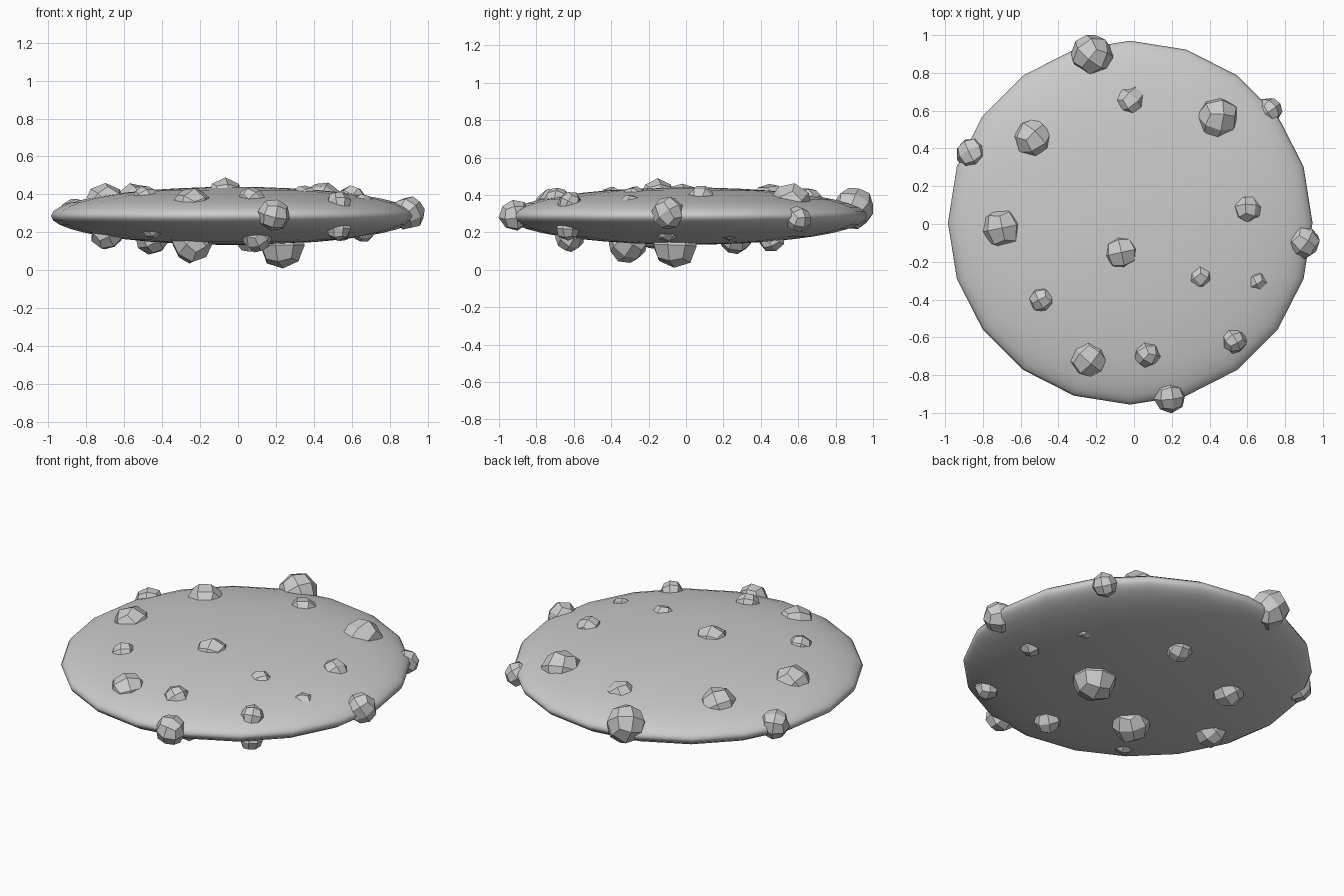
import bpy, random
from mathutils import Euler

random.seed(4)

# flattened main disc
bpy.ops.mesh.primitive_uv_sphere_add(segments=20, ring_count=20, radius=1,
                                     location=(-0.02, 0.007, 0.287))
disc = bpy.context.object
disc.name = "disc_body"
disc.scale = (0.965, 0.963, 0.153)
bpy.ops.object.shade_smooth()


def rock(name, x, y, z, r):
    """Chunky rounded cube with flat facets, half sunk in the disc."""
    bpy.ops.mesh.primitive_cube_add(size=2, location=(x, y, z))
    ob = bpy.context.object
    ob.name = name
    mod = ob.modifiers.new("round", 'SUBSURF')
    mod.levels = mod.render_levels = 1
    bpy.ops.object.modifier_apply(modifier=mod.name)
    for v in ob.data.vertices:
        v.co = v.co.normalized() * r * random.uniform(0.97, 1.05)
    ob.rotation_euler = Euler([random.uniform(0, 6.28) for _ in range(3)])


# rocks on the upper face: x, y, z, radius
upper = [(-0.02, 0.65, 0.355, 0.085), (0.44, 0.56, 0.35, 0.115),
         (-0.535, 0.45, 0.35, 0.11), (-0.7, -0.02, 0.35, 0.112),
         (-0.07, -0.15, 0.385, 0.10), (0.6, 0.08, 0.372, 0.076),
         (0.35, -0.28, 0.375, 0.072), (0.65, -0.3, 0.345, 0.06),
         (-0.49, -0.4, 0.375, 0.07), (-0.24, -0.71, 0.33, 0.108),
         (0.07, -0.69, 0.37, 0.07), (0.53, -0.62, 0.353, 0.066),
         (-0.02, 0.18, 0.368, 0.07)]
# rocks around the rim
rim = [(-0.22, 0.895, 0.33, 0.112), (0.715, 0.6, 0.27, 0.07),
       (-0.86, 0.375, 0.30, 0.083), (0.895, -0.095, 0.302, 0.088),
       (0.19, -0.915, 0.293, 0.085)]
# rocks on the underside
lower = [(0.235, -0.06, 0.13, 0.122), (-0.24, -0.31, 0.145, 0.108),
         (0.06, 0.46, 0.168, 0.075), (-0.455, 0.265, 0.175, 0.092),
         (-0.69, -0.17, 0.197, 0.088), (-0.45, -0.62, 0.225, 0.06),
         (0.1, -0.62, 0.175, 0.078), (0.53, -0.63, 0.222, 0.068),
         (0.66, -0.1, 0.215, 0.065), (0.55, 0.23, 0.215, 0.06)]

for group, rocks in (("upper", upper), ("rim", rim), ("lower", lower)):
    for i, (x, y, z, r) in enumerate(rocks):
        rock(f"{group}_rock_{i + 1}", x, y, z, r)
